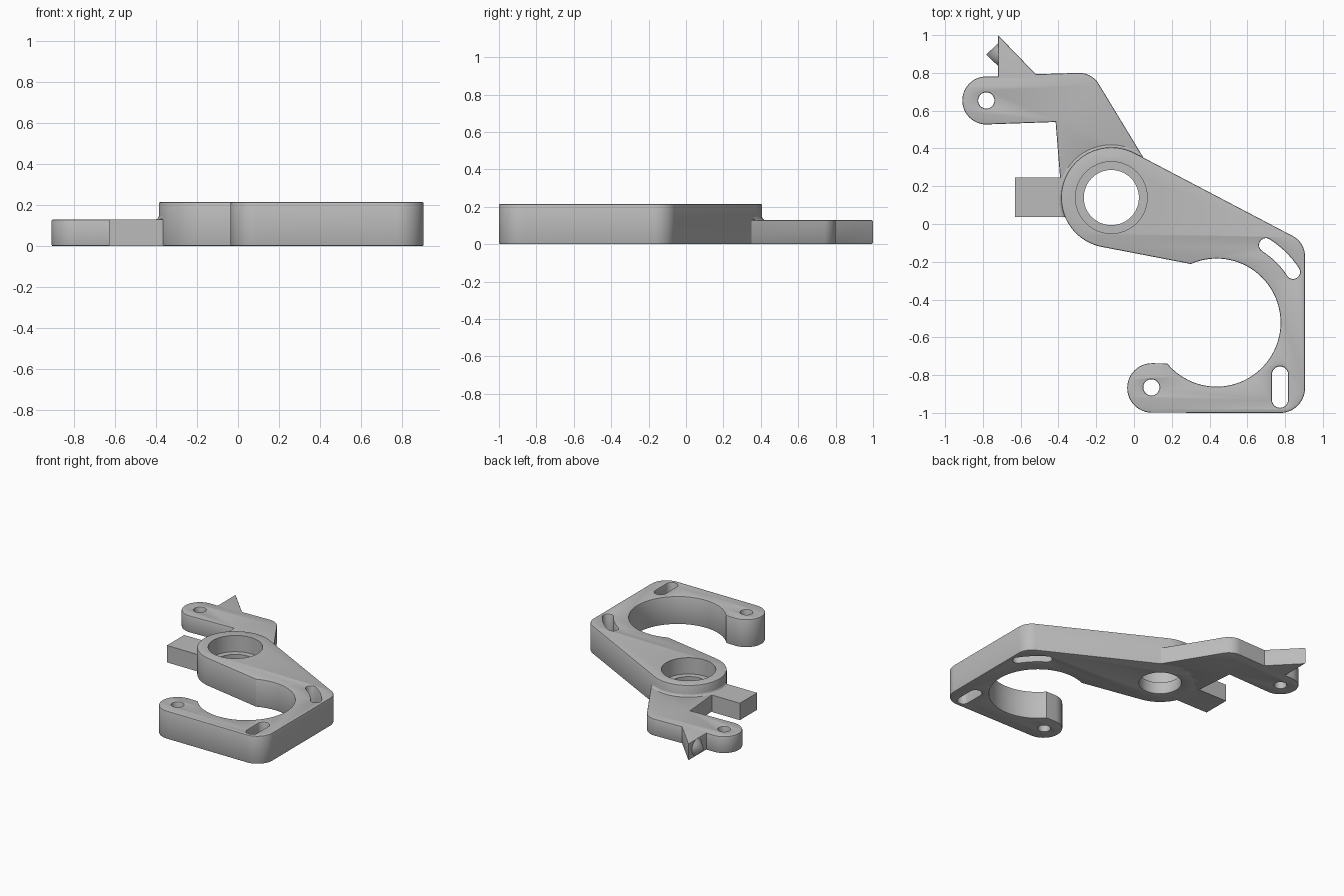
import bpy, bmesh
from math import radians, cos, sin, pi
from mathutils import Matrix

old = bpy.data.objects.get("Cube")
if old:
    bpy.data.objects.remove(old, do_unlink=True)

metal = bpy.data.materials.new("plain grey")
grey = (0.5, 0.5, 0.5, 1)
metal.diffuse_color = grey
metal.use_nodes = True
metal.node_tree.nodes["Principled BSDF"].inputs["Base Color"].default_value = grey

BODY_H, ARM_H, EDGE = 0.215, 0.13, 0.007
HUB, HUB_R = (-0.12, 0.14), 0.266
RING = (0.437, -0.522)


def arc(c, r, a0, a1, n=16):
    """Points on an arc, angles in degrees."""
    angles = [radians(a0 + (a1 - a0) * i / n) for i in range(n + 1)]
    return [(c[0] + r * cos(a), c[1] + r * sin(a)) for a in angles]


def circle(c, r, n=48):
    return arc(c, r, 0, 360, n)[:-1]


def activate(obj):
    bpy.ops.object.select_all(action='DESELECT')
    obj.select_set(True)
    bpy.context.view_layer.objects.active = obj


def finish(obj):
    obj.data.materials.clear()
    obj.data.materials.append(metal)
    activate(obj)
    bpy.ops.object.shade_smooth_by_angle(angle=radians(30))
    return obj


def plate(name, loops, height):
    """Flat plate with holes and softly rounded rims."""
    curve = bpy.data.curves.new(name, 'CURVE')
    curve.dimensions = '2D'
    curve.fill_mode = 'BOTH'
    curve.extrude = height / 2 - EDGE
    curve.bevel_depth = EDGE
    curve.bevel_resolution = 1
    curve.offset = -EDGE
    for loop in loops:
        spline = curve.splines.new('POLY')
        spline.points.add(len(loop) - 1)
        for p, (x, y) in zip(spline.points, loop):
            p.co = (x, y, 0, 1)
        spline.use_cyclic_u = True
    obj = bpy.data.objects.new(name, curve)
    bpy.context.collection.objects.link(obj)
    activate(obj)
    bpy.ops.object.convert(target='MESH')
    obj = bpy.context.object
    bm = bmesh.new()
    bm.from_mesh(obj.data)
    bmesh.ops.translate(bm, vec=(0, 0, height / 2), verts=bm.verts)
    bmesh.ops.remove_doubles(bm, verts=bm.verts, dist=0.0001)
    bmesh.ops.recalc_face_normals(bm, faces=bm.faces)
    bm.to_mesh(obj.data)
    bm.free()
    return obj


def from_bmesh(name, bm):
    mesh = bpy.data.meshes.new(name)
    bm.to_mesh(mesh)
    bm.free()
    obj = bpy.data.objects.new(name, mesh)
    bpy.context.collection.objects.link(obj)
    return obj


# Main body: hub, tapering web and open ring
outline = (arc(HUB, HUB_R, 62.4, 258.5, 48)
           + arc(RING, 0.339, 113.7, -140.4, 64)
           + arc((0.095, -0.868), 0.131, 90, 270, 24)
           + arc((0.775, -0.87), 0.13, 270, 360)
           + arc((0.785, -0.17), 0.12, 0, 62.4))
curved_slot = (arc(RING, 0.523, 33.5, 57.4)
               + arc((0.699, -0.112), 0.037, 57.4, 237.4)
               + arc(RING, 0.449, 57.4, 33.5)
               + arc((0.842, -0.254), 0.037, 213.5, 393.5))
straight_slot = (arc((0.773, -0.797), 0.043, 0, 180)
                 + arc((0.773, -0.93), 0.043, 180, 360))


def dedupe(loop):
    return [p for i, p in enumerate(loop)
            if (p[0] - loop[i - 1][0]) ** 2 + (p[1] - loop[i - 1][1]) ** 2 > 1e-6]


body = plate("main_body", [outline, dedupe(curved_slot), straight_slot,
                           circle((0.092, -0.865), 0.043, 32),
                           circle(HUB, 0.146)], BODY_H)

# Counterbore in the hub
bm = bmesh.new()
bmesh.ops.create_cone(bm, cap_ends=True, segments=64, radius1=0.19, radius2=0.19, depth=0.4,
                      matrix=Matrix.Translation((*HUB, 0.09 + 0.2)))
cutter = from_bmesh("bore_cutter", bm)
cutter.hide_render = True
mod = body.modifiers.new("bore", 'BOOLEAN')
mod.operation = 'DIFFERENCE'
mod.solver = 'EXACT'
mod.object = cutter
activate(body)
bpy.ops.object.modifier_apply(modifier=mod.name)
bpy.data.objects.remove(cutter, do_unlink=True)
finish(body)

# Thin lever arm with a pointed tooth and a rounded eye
lever = ([(0.06, 0.335)]
         + arc((-0.29, 0.68), 0.12, 31, 92)
         + [(-0.52, 0.793), (-0.72, 1.0), (-0.72, 0.781)]
         + arc((-0.782, 0.654), 0.127, 90, 270, 24)
         + [(-0.415, 0.54), (-0.39, 0.23)]
         + arc(HUB, 0.23, 160, 60))
finish(plate("lever_arm", [lever, circle((-0.782, 0.654), 0.043, 32)], ARM_H))

# Square tab beside the hub
bm = bmesh.new()
bmesh.ops.create_cube(bm, size=1, matrix=Matrix.Translation((-0.485, 0.141, ARM_H / 2))
                      @ Matrix.Diagonal((0.29, 0.21, ARM_H, 1)))
finish(from_bmesh("side_tab", bm))

# Cone point on the tooth
bm = bmesh.new()
bmesh.ops.create_cone(bm, cap_ends=True, segments=32, radius1=0.062, radius2=0, depth=0.064,
                      matrix=Matrix.Translation((-0.75, 0.897, ARM_H / 2))
                      @ Matrix.Rotation(-pi / 2, 4, 'Y'))
finish(from_bmesh("cone_point", bm))

# Fillet where the hub rises from the arm
bm = bmesh.new()
steps = [(HUB_R + 0.016, ARM_H - 0.002), (HUB_R + 0.005, ARM_H + 0.005), (HUB_R - 0.001, ARM_H + 0.017)]
rows = [[bm.verts.new((x, y, z)) for x, y in arc(HUB, r, 56, 202, 40)] for r, z in steps]
for lower, upper in zip(rows, rows[1:]):
    for i in range(40):
        bm.faces.new((lower[i], lower[i + 1], upper[i + 1], upper[i]))
bmesh.ops.recalc_face_normals(bm, faces=bm.faces)
if sum(f.normal.z for f in bm.faces) < 0:
    bmesh.ops.reverse_faces(bm, faces=bm.faces)
finish(from_bmesh("hub_fillet", bm))
